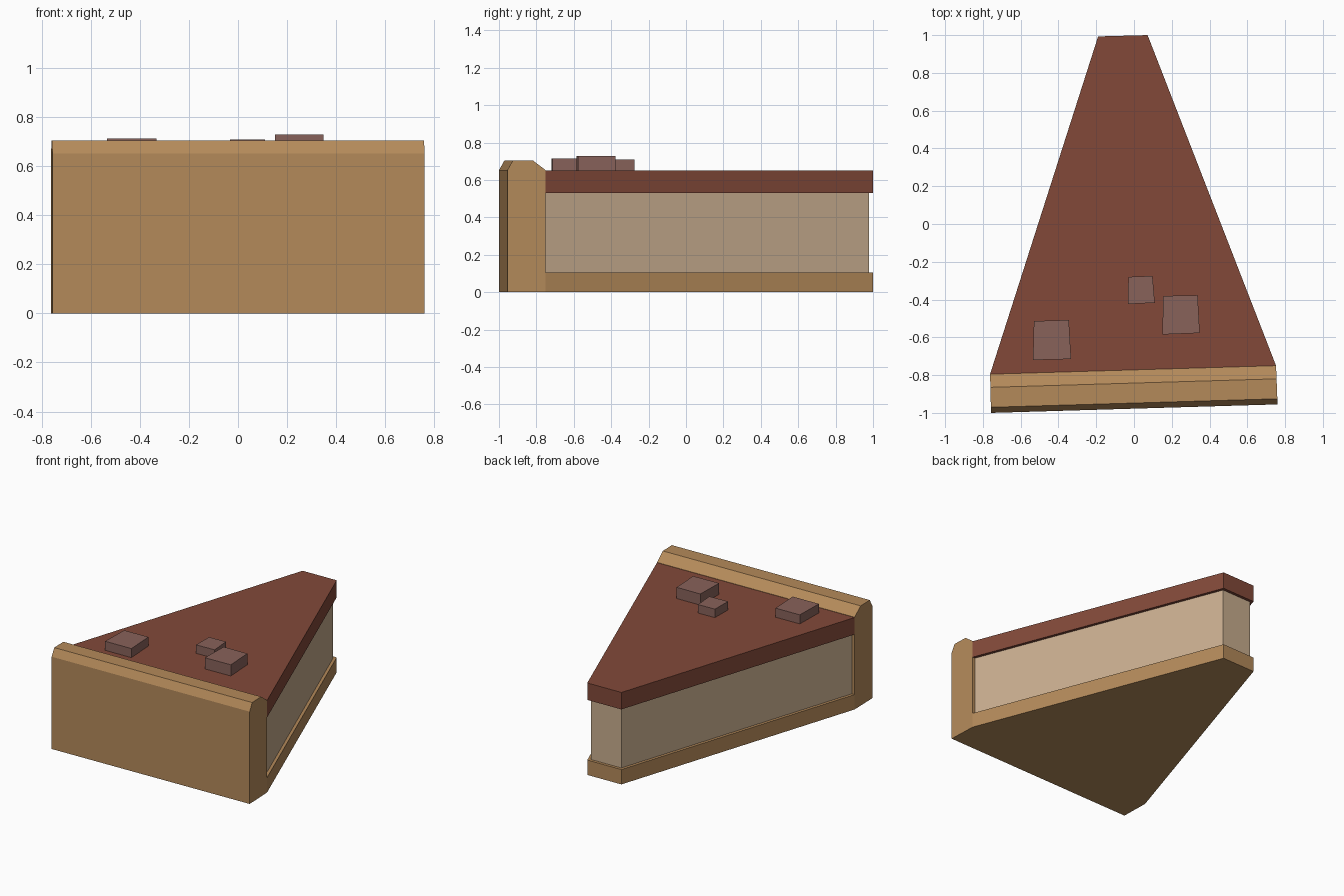
import bpy, bmesh
from mathutils import Vector

if "Cube" in bpy.data.objects:
    bpy.data.objects.remove(bpy.data.objects["Cube"])


def srgb(h):
    vals = [int(h[i:i + 2], 16) / 255 for i in (0, 2, 4)]
    return [c / 12.92 if c <= 0.04045 else ((c + 0.055) / 1.055) ** 2.4 for c in vals]


def material(name, h):
    m = bpy.data.materials.new(name)
    m.diffuse_color = (*srgb(h), 1)
    m.use_nodes = True
    m.node_tree.nodes["Principled BSDF"].inputs["Base Color"].default_value = m.diffuse_color
    return m


crust_mat = material("golden crust", "B48A5A")
filling_mat = material("cream filling", "C9AE8F")
topping_mat = material("chocolate topping", "824939")
chunk_mat = material("chocolate chunk", "88625A")


def loft(name, a, b, mat):
    """Solid between two matching closed loops of 3D points."""
    bm = bmesh.new()
    va, vb = [[bm.verts.new(p) for p in loop] for loop in (a, b)]
    n = len(a)
    bm.faces.new(va)
    bm.faces.new(vb)
    for i in range(n):
        j = (i + 1) % n
        bm.faces.new((va[i], va[j], vb[j], vb[i]))
    bmesh.ops.recalc_face_normals(bm, faces=bm.faces)
    me = bpy.data.meshes.new(name)
    bm.to_mesh(me)
    bm.free()
    me.materials.append(mat)
    ob = bpy.data.objects.new(name, me)
    bpy.context.collection.objects.link(ob)
    return ob


def prism(name, outline, z0, z1, mat):
    return loft(name, [(x, y, z0) for x, y in outline],
                [(x, y, z1) for x, y in outline], mat)


def inset(outline, dists):
    """Move each edge of a counter-clockwise outline inward by its distance."""
    pts = [Vector(p) for p in outline]
    n = len(pts)
    lines = []
    for i in range(n):
        d = (pts[(i + 1) % n] - pts[i]).normalized()
        lines.append((pts[i] + Vector((-d.y, d.x)) * dists[i], d))
    out = []
    for i in range(n):
        (p, d), (q, e) = lines[i - 1], lines[i]
        t = (q - p).cross(e) / d.cross(e)
        out.append(tuple(p + d * t))
    return out


# wedge layers: crust base, filling set back from the cut sides, topping
wedge = [(-0.762, -0.795), (0.752, -0.75), (0.072, 1.0), (-0.19, 0.993)]
prism("base_crust", wedge, 0, 0.105, crust_mat)
prism("filling", inset(wedge, (0, 0.02, 0.02, 0.02)), 0.105, 0.53, filling_mat)
prism("topping", wedge, 0.53, 0.65, topping_mat)

# raised crust wall: bevelled profile (fraction from inner to outer edge, height)
profile = [(0, 0), (1, 0), (1, 0.652), (0.855, 0.705), (0.34, 0.705), (0, 0.652)]
ends = [((-0.762, -0.795), (-0.757, -1.0)), ((0.752, -0.75), (0.76, -0.955))]
loops = [[(*Vector(inner).lerp(Vector(outer), t), z) for t, z in profile]
         for inner, outer in ends]
loft("back_crust", *loops, crust_mat)

# chocolate chunks on top
chunks = [
    ([(-0.535, -0.72), (-0.333, -0.715), (-0.345, -0.508), (-0.53, -0.514)], 0.714),
    ([(-0.032, -0.424), (0.11, -0.417), (0.098, -0.275), (-0.03, -0.28)], 0.71),
    ([(0.15, -0.585), (0.348, -0.577), (0.337, -0.377), (0.155, -0.381)], 0.729),
]
for i, (outline, top) in enumerate(chunks):
    prism(f"chunk_{i + 1}", outline, 0.65, top, chunk_mat)
